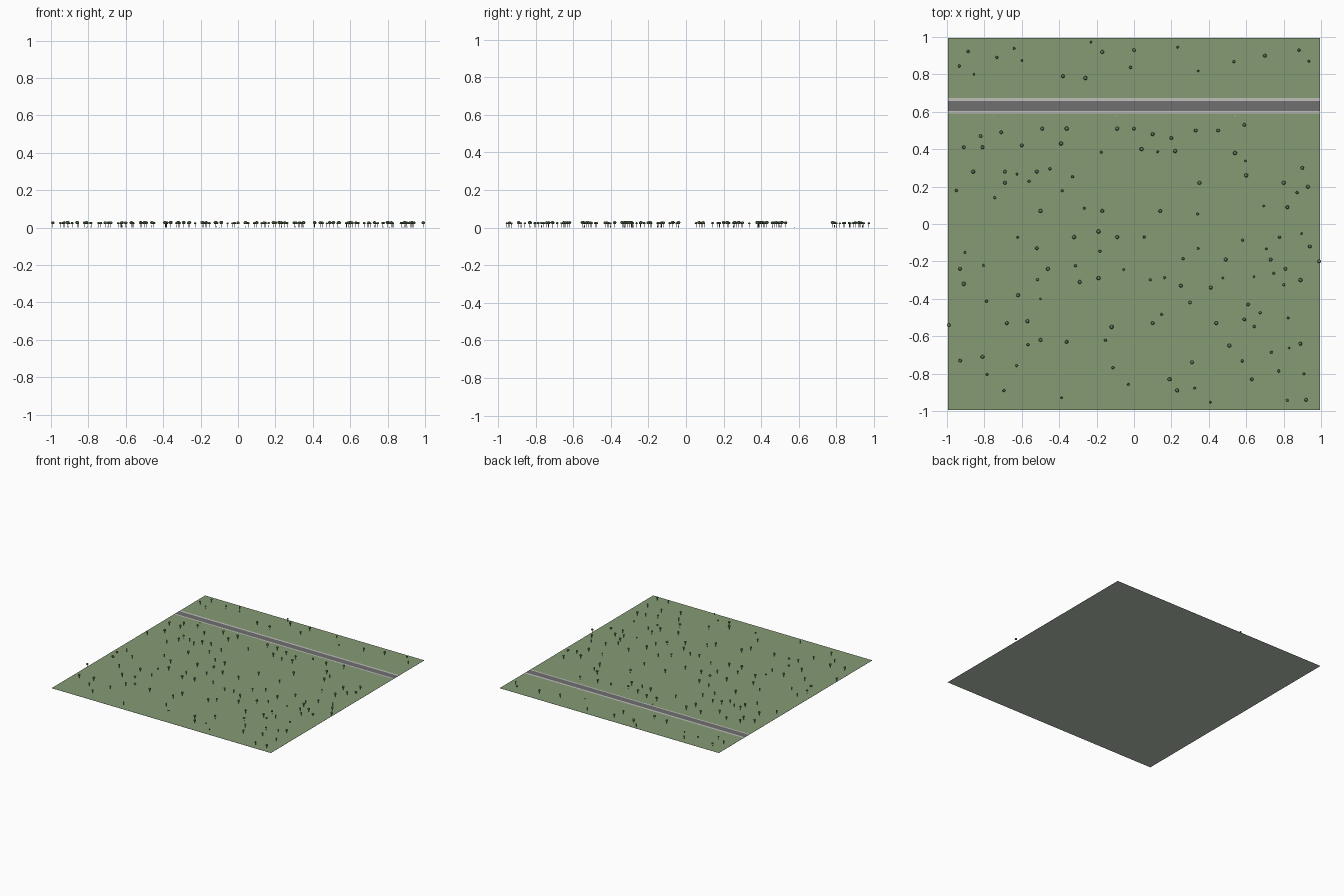
import bpy, bmesh, random
from mathutils import Matrix

cube = bpy.data.objects.get("Cube")
if cube:
    bpy.data.objects.remove(cube)

random.seed(4)


def make_material(name, colour):
    mat = bpy.data.materials.new(name)
    mat.use_nodes = True
    mat.diffuse_color = (*colour, 1)
    shader = next(n for n in mat.node_tree.nodes if n.type == 'BSDF_PRINCIPLED')
    shader.inputs["Base Color"].default_value = (*colour, 1)
    return mat


grass = make_material("grass green", (0.24, 0.325, 0.175))
asphalt = make_material("asphalt grey", (0.16, 0.16, 0.165))
kerb_stone = make_material("kerb grey", (0.53, 0.52, 0.50))
base_stone = make_material("pale base grey", (0.50, 0.56, 0.47))
leaves = make_material("leaf green", (0.14, 0.21, 0.11))
bark = make_material("bark brown", (0.15, 0.115, 0.08))


def finish(name, bm, *mats):
    mesh = bpy.data.meshes.new(name)
    bm.to_mesh(mesh)
    bm.free()
    for mat in mats:
        mesh.materials.append(mat)
    obj = bpy.data.objects.new(name, mesh)
    bpy.context.collection.objects.link(obj)
    return obj


def add_box(bm, centre, size):
    matrix = Matrix.Translation(centre) @ Matrix.Diagonal((*size, 1))
    bmesh.ops.create_cube(bm, size=1, matrix=matrix)


# Thin field, cut across where the road and its kerbs begin and end
EDGE, THICK = 0.994, 0.001
KERB_FRONT, ROAD_FRONT, ROAD_BACK, KERB_BACK = 0.592, 0.604, 0.657, 0.674
bm = bmesh.new()
add_box(bm, (0, 0, THICK / 2), (2 * EDGE, 2 * EDGE, THICK))
for y in (KERB_FRONT, ROAD_FRONT, ROAD_BACK, KERB_BACK):
    bmesh.ops.bisect_plane(bm, geom=bm.verts[:] + bm.edges[:] + bm.faces[:],
                           plane_co=(0, y, 0), plane_no=(0, 1, 0))

# Top faces are grass, kerb or road by position; sides and underside are base
bm.normal_update()
for face in bm.faces:
    y = face.calc_center_median().y
    if face.normal.z < 0.5:
        face.material_index = 3
    elif ROAD_FRONT < y < ROAD_BACK:
        face.material_index = 1
    elif KERB_FRONT < y < KERB_BACK:
        face.material_index = 2
finish("ground_with_road", bm, grass, asphalt, kerb_stone, base_stone)

# Small marker stones beside the road
bm = bmesh.new()
for x in (-0.75, -0.10, 0.54):
    add_box(bm, (x, 0.577, 0.002), (0.005, 0.005, 0.002))
finish("roadside_markers", bm, kerb_stone)

# Large trees, placed in hundredths of a unit
large_trees = [
    (-91, 41), (-82, 47), (-81, 41), (-71, 49), (-60, 42), (-49, 51), (-36, 51),
    (-39, 43), (-9, 51), (0, 51), (10, 48), (20, 46), (33, 50), (45, 50), (59, 53),
    (54, 38), (22, 39), (4, 40), (-86, 28), (-69, 28), (-69, 22), (-52, 28),
    (35, 22), (60, 26), (80, 22), (90, 30), (93, 20), (-50, 7), (-17, 7), (14, 7),
    (82, 9), (-52, -13), (-32, -7), (-19, -4), (-9, -7), (-93, -24), (-91, -32),
    (-46, -24), (-19, -29), (-29, -31), (-62, -38), (25, -33), (49, -19),
    (73, -19), (94, -12), (81, -24), (89, -30), (30, -42), (61, -43), (41, -34),
    (-68, -53), (-57, -52), (-50, -62), (-36, -63), (-12, -55), (10, -53),
    (44, -53), (59, -51), (51, -65), (89, -64), (-93, -73), (-81, -71), (31, -74),
    (23, -89), (19, -83), (63, -83), (92, -94), (-38, 79), (-26, 78), (-17, 92),
    (0, 93), (70, 90), (-99, -54), (99, -20),
]
trees = [(x / 100, y / 100, random.uniform(0.009, 0.011)) for x, y in large_trees]


def scatter(count, y_low, y_high):
    """Add smaller trees, kept apart from the ones already standing."""
    goal = len(trees) + count
    while len(trees) < goal:
        x, y = random.uniform(-0.97, 0.97), random.uniform(y_low, y_high)
        if all((x - t[0]) ** 2 + (y - t[1]) ** 2 > 0.06 ** 2 for t in trees):
            trees.append((x, y, random.uniform(0.006, 0.008)))


scatter(13, 0.79, 0.98)
scatter(56, -0.96, 0.40)

# Trees: faceted round crowns on thin tapered trunks
crowns, trunks = bmesh.new(), bmesh.new()
for x, y, radius in trees:
    middle = 0.017 + 0.9 * radius
    spin = Matrix.Rotation(random.uniform(0, 3), 4, 'Z')
    width = min(radius, 1 - abs(x))
    shape = Matrix.Diagonal((width, width, 0.85 * radius, 1))
    bmesh.ops.create_icosphere(crowns, subdivisions=2, radius=1,
                               matrix=Matrix.Translation((x, y, middle)) @ spin @ shape)
    bmesh.ops.create_cone(trunks, cap_ends=True, segments=6, radius1=0.0016,
                          radius2=0.0011, depth=middle,
                          matrix=Matrix.Translation((x, y, middle / 2)))
finish("tree_crowns", crowns, leaves)
finish("tree_trunks", trunks, bark)
